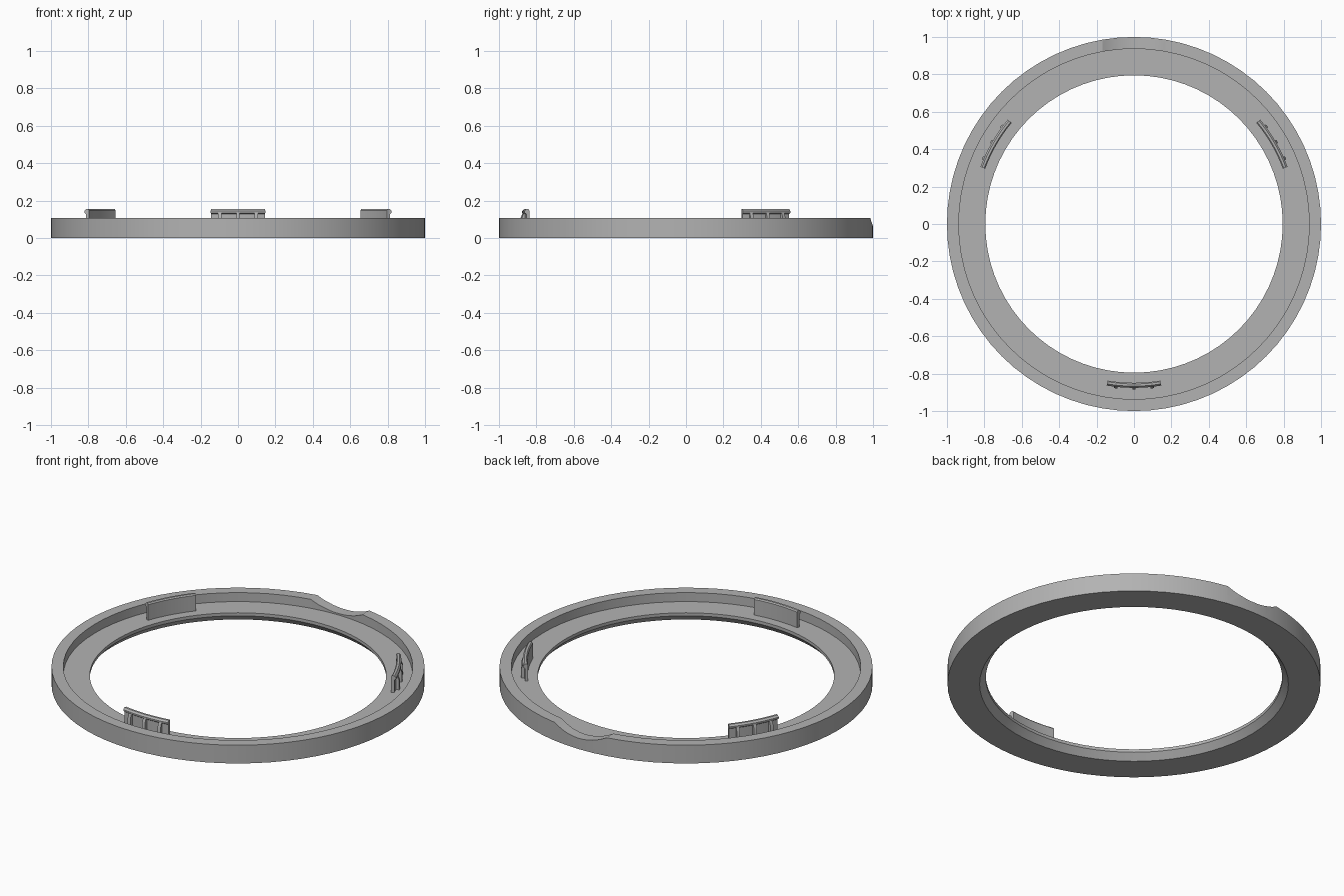
import bpy, bmesh, math
from mathutils import Matrix

cube = bpy.data.objects.get("Cube")
if cube:
    bpy.data.objects.remove(cube, do_unlink=True)

grey = bpy.data.materials.new("mid_grey")
grey.use_nodes = True
grey.diffuse_color = (0.45, 0.45, 0.45, 1)
grey.node_tree.nodes["Principled BSDF"].inputs["Base Color"].default_value = (0.45, 0.45, 0.45, 1)


def make_object(name, bm):
    bmesh.ops.recalc_face_normals(bm, faces=bm.faces)
    mesh = bpy.data.meshes.new(name)
    bm.to_mesh(mesh)
    bm.free()
    obj = bpy.data.objects.new(name, mesh)
    bpy.context.collection.objects.link(obj)
    mesh.materials.append(grey)
    return obj


def sweep(bm, profile, start, end, steps):
    """Sweep a closed (radius, height) profile about z; a full turn closes on itself."""
    full = abs(end - start) >= 360
    rings = []
    for i in range(steps if full else steps + 1):
        a = math.radians(start + (end - start) * i / steps)
        rings.append([bm.verts.new((r * math.cos(a), r * math.sin(a), z)) for r, z in profile])
    n = len(profile)
    pairs = list(zip(rings, rings[1:])) + ([(rings[-1], rings[0])] if full else [])
    for p, q in pairs:
        for k in range(n):
            bm.faces.new((p[k], p[(k + 1) % n], q[(k + 1) % n], q[k]))
    if not full:
        bm.faces.new(rings[0])
        bm.faces.new(rings[-1])


def smooth(obj):
    bpy.ops.object.select_all(action="DESELECT")
    obj.select_set(True)
    bpy.context.view_layer.objects.active = obj
    bpy.ops.object.shade_smooth_by_angle(angle=math.radians(25))


FLOOR, RIM = 0.055, 0.108

# Ring: raised outer rim, flat floor, hole chamfered underneath
bm = bmesh.new()
sweep(bm, [(1, 0), (1, RIM), (0.937, RIM), (0.937, FLOOR),
           (0.795, FLOOR), (0.795, 0.037), (0.828, 0)], 0, 360, 72)
ring = make_object("ring", bm)

# Scooped notch in the back of the rim
half_width, notch_z = 0.17, 0.064
depth = RIM - notch_z
radius = (half_width ** 2 + depth ** 2) / (2 * depth)
bm = bmesh.new()
bmesh.ops.create_cone(bm, cap_ends=True, segments=96, radius1=radius, radius2=radius, depth=0.2,
                      matrix=Matrix.Translation((0, 1, notch_z + radius)) @ Matrix.Rotation(math.pi / 2, 4, "X"))
cutter = make_object("notch_cutter", bm)
cut = ring.modifiers.new("notch", "BOOLEAN")
cut.operation = "DIFFERENCE"
cut.solver = "EXACT"
cut.object = cutter
bpy.context.view_layer.objects.active = ring
bpy.ops.object.modifier_apply(modifier=cut.name)
bpy.data.objects.remove(cutter, do_unlink=True)
smooth(ring)

# Three curved clips, each with an outward lip and three tapered ribs
clip_profile = [(0.849, FLOOR - 0.01), (0.849, 0.147), (0.855, 0.154), (0.867, 0.154),
                (0.876, 0.144), (0.876, 0.135), (0.866, 0.128), (0.866, FLOOR - 0.01)]
rib_profile = [(0.86, FLOOR - 0.01), (0.86, 0.134), (0.874, 0.134), (0.884, 0.11), (0.884, FLOOR - 0.01)]
for name, angle in (("front_clip", -90), ("left_clip", 30), ("right_clip", 150)):
    bm = bmesh.new()
    sweep(bm, clip_profile, angle - 9.6, angle + 9.6, 8)
    for offset in (-6.4, 0, 6.4):
        sweep(bm, rib_profile, angle + offset - 0.6, angle + offset + 0.6, 1)
    smooth(make_object(name, bm))
